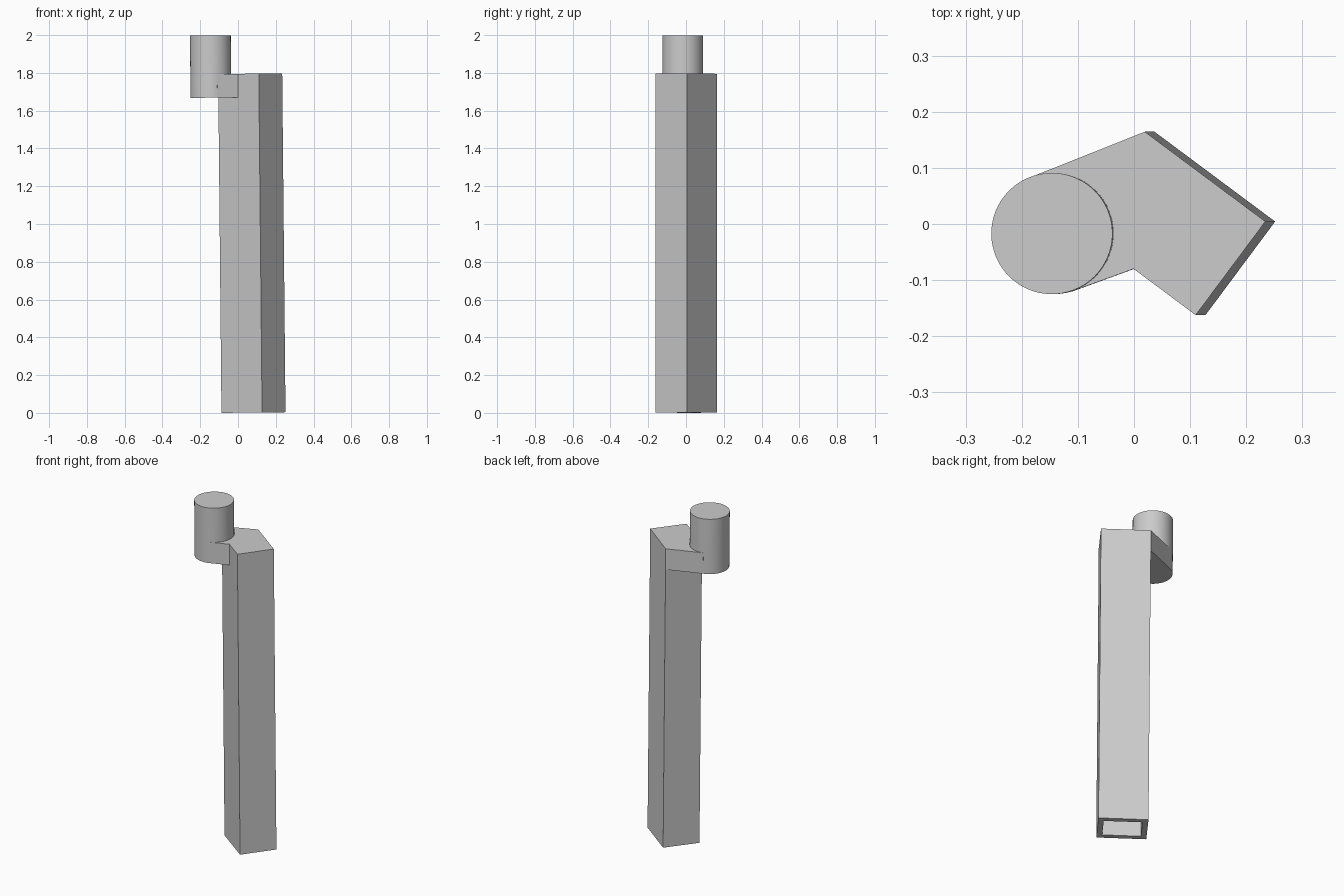
import bpy, bmesh, math
from mathutils import Vector, Matrix

cube = bpy.data.objects.get("Cube")
if cube:
    bpy.data.objects.remove(cube, do_unlink=True)

grey = bpy.data.materials.new("plain grey")
grey.use_nodes = True
colour = (0.6, 0.6, 0.6, 1)
grey.diffuse_color = colour
grey.node_tree.nodes["Principled BSDF"].inputs["Base Color"].default_value = colour

# the whole handle leans very slightly towards -x
LEAN = Matrix.Rotation(-0.0097, 4, 'Y')
ARM_LOW, ARM_TOP, PIN_TOP = 1.67, 1.795, 1.999


def finish(name, bm):
    bmesh.ops.recalc_face_normals(bm, faces=bm.faces)
    bm.transform(LEAN)
    mesh = bpy.data.meshes.new(name)
    bm.to_mesh(mesh)
    bm.free()
    mesh.materials.append(grey)
    obj = bpy.data.objects.new(name, mesh)
    bpy.context.collection.objects.link(obj)
    return obj


def loop(bm, outline, z):
    return [bm.verts.new((p[0], p[1], z)) for p in outline]


def bridge(bm, a, b):
    n = len(a)
    for i in range(n):
        j = (i + 1) % n
        bm.faces.new((a[i], a[j], b[j], b[i]))


# rectangular bar section, turned in plan
centre = Vector((0.082, 0.001))
along = Vector((0.802, -0.597))
across = Vector((0.597, 0.802))


def section(half_long, half_wide):
    return [centre + along * half_long * s + across * half_wide * t
            for s, t in ((-1, 1), (1, 1), (1, -1), (-1, -1))]


outer = section(0.134, 0.104)
inner = section(0.104, 0.074)
back, right, front, left = outer

# hollow bar, open at the bottom
bm = bmesh.new()
rings = [loop(bm, inner, ARM_LOW), loop(bm, inner, 0.001),
         loop(bm, outer, 0.001), loop(bm, outer, ARM_LOW)]
for a, b in zip(rings, rings[1:]):
    bridge(bm, a, b)
bm.faces.new(rings[0])
finish("hollow_bar", bm)

# solid head: caps the bar and reaches out to the pin
bm = bmesh.new()
notch = front.lerp(left, 0.515)
outline = [back, right, front, notch, (-0.093, -0.120), (-0.158, 0.087)]
low, top = loop(bm, outline, ARM_LOW), loop(bm, outline, ARM_TOP)
bridge(bm, low, top)
bm.faces.new(low)
bm.faces.new(top)
finish("head_arm", bm)

# round pin, its underside level with the arm
bm = bmesh.new()
bmesh.ops.create_cone(bm, cap_ends=True, segments=64, radius1=0.108, radius2=0.108,
                      depth=PIN_TOP - ARM_LOW,
                      matrix=Matrix.Translation((-0.127, -0.017, (PIN_TOP + ARM_LOW) / 2)))
pin = finish("pin", bm)
bpy.ops.object.select_all(action='DESELECT')
pin.select_set(True)
bpy.context.view_layer.objects.active = pin
bpy.ops.object.shade_smooth_by_angle(angle=math.radians(30))
